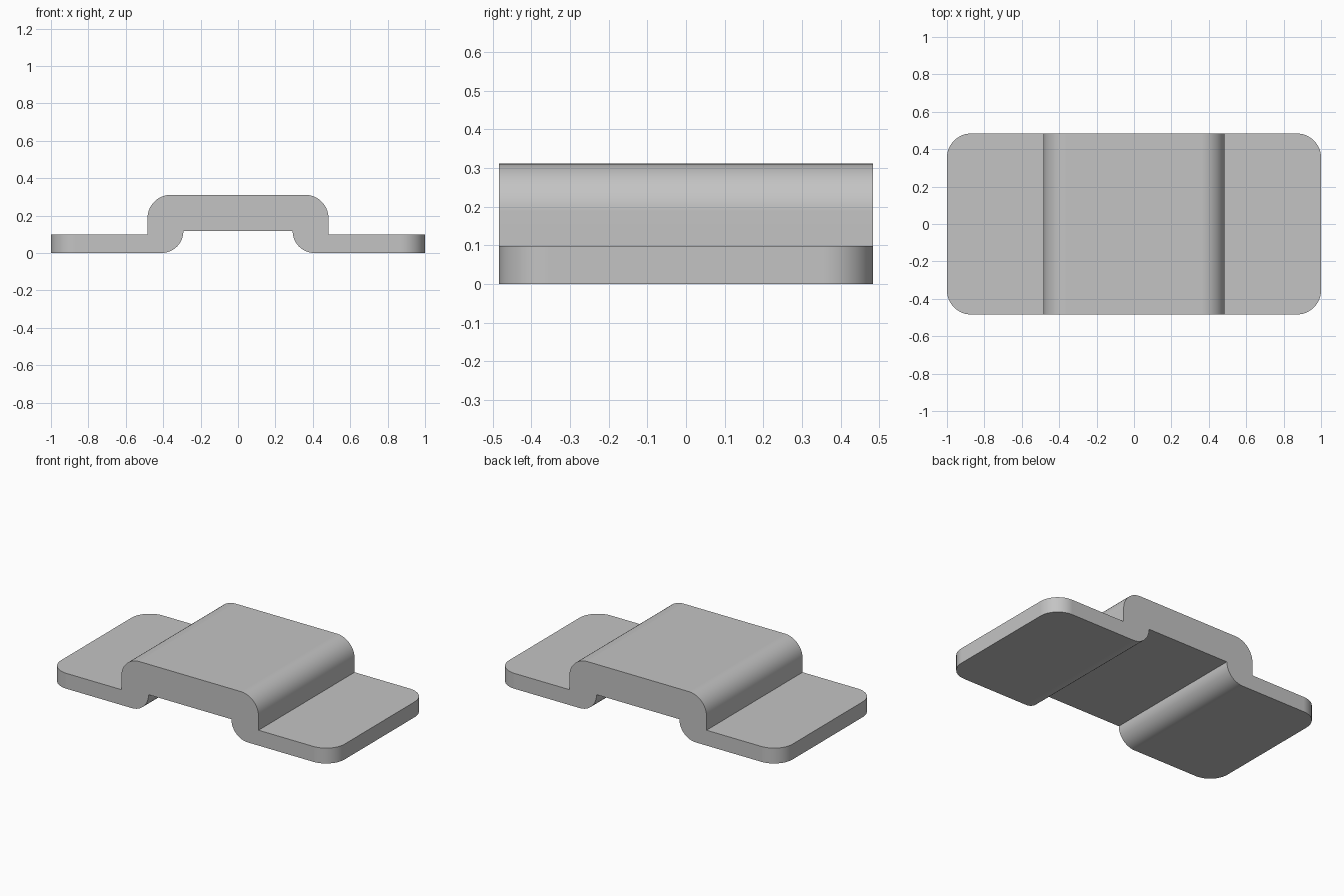
import bpy
import bmesh
from math import sin, cos, radians

cube = bpy.data.objects.get("Cube")
if cube:
    bpy.data.objects.remove(cube, do_unlink=True)

HALF_LENGTH, HALF_DEPTH = 1.0, 0.484
HEIGHT, FLANGE = 0.311, 0.098        # overall height, foot thickness
OUTER, INNER = 0.484, 0.292          # half widths of the raised bridge and its channel
CHANNEL = 0.117                      # channel ceiling
TOP_R, FOOT_R, CORNER_R = 0.125, 0.117, 0.13
STEPS = 12


def arc(cx, cz, r, start, end):
    angles = [radians(start + (end - start) * i / STEPS) for i in range(STEPS + 1)]
    return [(cx + r * cos(a), cz + r * sin(a)) for a in angles]


# Right half of the cross-section, from the channel ceiling round to the top
half = arc(INNER + FOOT_R, CHANNEL, FOOT_R, 180, 270)
half += [(HALF_LENGTH, 0), (HALF_LENGTH, FLANGE), (OUTER, FLANGE)]
half += arc(OUTER - TOP_R, HEIGHT - TOP_R, TOP_R, 0, 90)
profile = half + [(-x, z) for x, z in reversed(half)]

# Extrude the cross-section through the depth
bm = bmesh.new()
face = bm.faces.new([bm.verts.new((x, -HALF_DEPTH, z)) for x, z in profile])
result = bmesh.ops.extrude_face_region(bm, geom=[face], use_keep_orig=True)
moved = [v for v in result["geom"] if isinstance(v, bmesh.types.BMVert)]
bmesh.ops.translate(bm, verts=moved, vec=(0, 2 * HALF_DEPTH, 0))
bmesh.ops.recalc_face_normals(bm, faces=bm.faces)

# Round the four corners of the feet
corners = [e for e in bm.edges
           if all(abs(v.co.x) > HALF_LENGTH - 0.001 for v in e.verts)
           and abs(e.verts[0].co.y - e.verts[1].co.y) < 0.001]
bmesh.ops.bevel(bm, geom=corners, offset=CORNER_R, offset_type='OFFSET',
                segments=STEPS, profile=0.5, affect='EDGES')

mesh = bpy.data.meshes.new("bridge_bracket")
bm.to_mesh(mesh)
bm.free()
bracket = bpy.data.objects.new("bridge_bracket", mesh)
bpy.context.collection.objects.link(bracket)

# Plain grey
grey = bpy.data.materials.new("plain_grey")
grey.use_nodes = True
colour = (0.55, 0.55, 0.55, 1)
grey.diffuse_color = colour
grey.node_tree.nodes["Principled BSDF"].inputs["Base Color"].default_value = colour
mesh.materials.append(grey)

# Smooth bends, sharp edges, level flats
bpy.ops.object.select_all(action='DESELECT')
bracket.select_set(True)
bpy.context.view_layer.objects.active = bracket
bpy.ops.object.shade_smooth_by_angle(angle=radians(30))
weighted = bracket.modifiers.new("flat_normals", 'WEIGHTED_NORMAL')
weighted.keep_sharp = True
